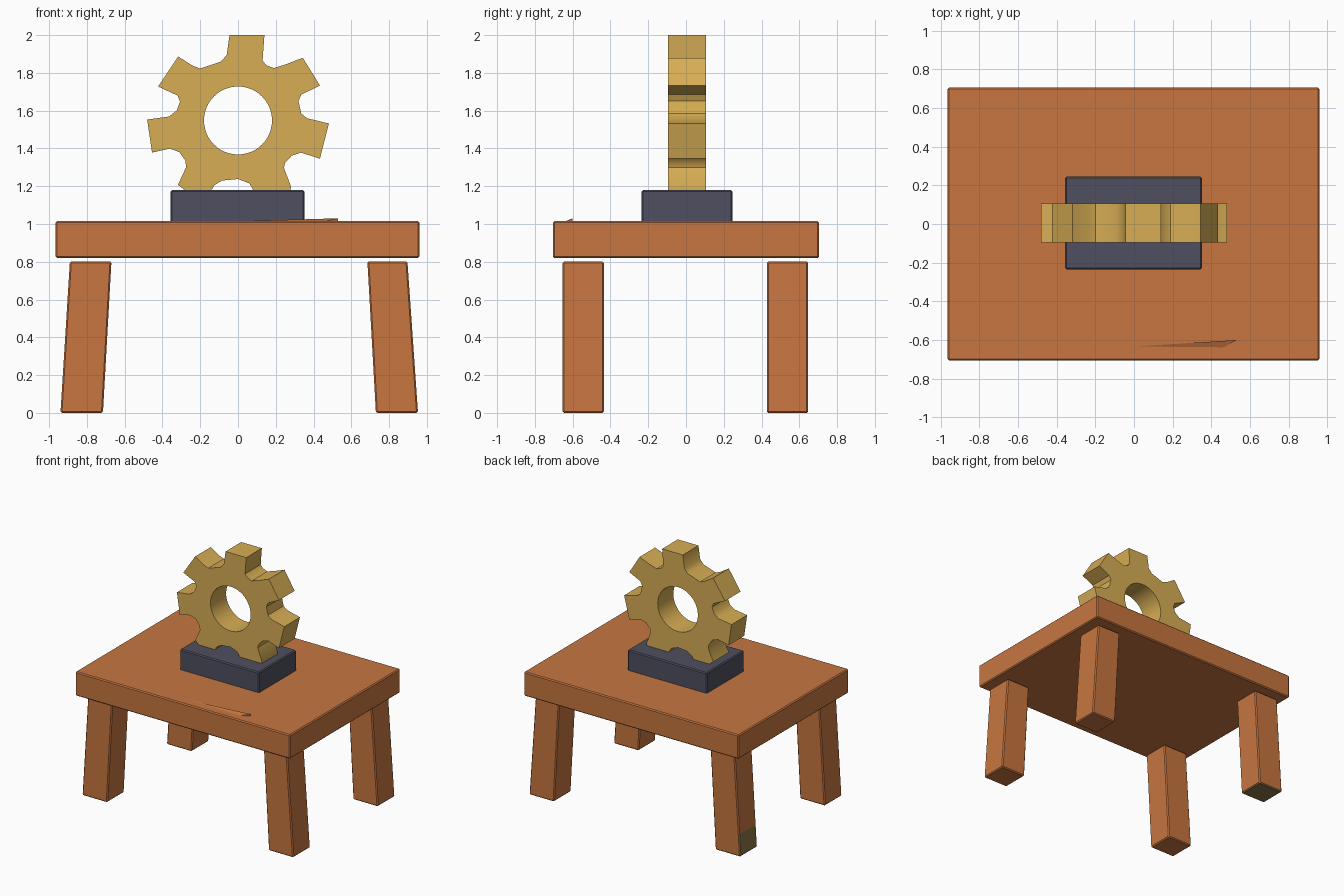
import bpy, bmesh, math

if "Cube" in bpy.data.objects:
    bpy.data.objects.remove(bpy.data.objects["Cube"])

def material(name, rgb):
    m = bpy.data.materials.new(name)
    m.diffuse_color = (*rgb, 1)
    m.use_nodes = True
    m.node_tree.nodes["Principled BSDF"].inputs["Base Color"].default_value = m.diffuse_color
    return m

WOOD = material("orange_wood", (0.57, 0.18, 0.051))
GOLD = material("gold", (0.68, 0.42, 0.09))
SLATE = material("dark_slate", (0.078, 0.078, 0.115))
OLIVE = material("olive_stain", (0.26, 0.18, 0.061))

def finish(name, bm, *mats):
    bmesh.ops.recalc_face_normals(bm, faces=bm.faces)
    mesh = bpy.data.meshes.new(name)
    bm.to_mesh(mesh)
    bm.free()
    obj = bpy.data.objects.new(name, mesh)
    bpy.context.collection.objects.link(obj)
    for m in mats:
        mesh.materials.append(m)
    return obj

def block(x, y, z, bevel=0.008, top_x=None):
    """Box from ranges; top_x gives a different x range at the top."""
    bm = bmesh.new()
    bmesh.ops.create_cube(bm, size=1)
    for v in bm.verts:
        i, j, k = (int(c > 0) for c in v.co)
        v.co = ((top_x if top_x and k else x)[i], y[j], z[k])
    bmesh.ops.bevel(bm, geom=bm.edges[:], offset=bevel, segments=1, affect='EDGES')
    bmesh.ops.recalc_face_normals(bm, faces=bm.faces)
    return bm

# Table top and gear stand
finish("table_top", block((-0.965, 0.96), (-0.705, 0.705), (0.82, 1.015)), WOOD)
finish("gear_stand", block((-0.357, 0.352), (-0.235, 0.245), (1.005, 1.18)), SLATE)

# Splayed legs; the back left one has a stained foot
for side, bottom, top in (("left", (-0.94, -0.715), (-0.89, -0.67)),
                          ("right", (0.73, 0.953), (0.685, 0.897))):
    for end, y in (("front", (-0.653, -0.435)), ("back", (0.428, 0.647))):
        bm = block(bottom, y, (0, 0.802), top_x=top)
        mats = [WOOD]
        if (side, end) == ("left", "back"):
            mats.append(OLIVE)
            bmesh.ops.bisect_plane(bm, geom=bm.verts[:] + bm.edges[:] + bm.faces[:],
                                   plane_co=(0, 0, 0.18), plane_no=(0, 0, 1))
            bm.normal_update()
            for f in bm.faces:
                if f.calc_center_median().z < 0.18 and (f.normal.x < -0.6 or f.normal.z < -0.6):
                    f.material_index = 1
        finish(f"{end}_{side}_leg", bm, *mats)

# Raised splinter near the front edge of the table top
bm = bmesh.new()
pts = [(-0.1, -0.64, 1.012), (0.53, -0.60, 1.03), (0.53, -0.60, 1.012), (0.45, -0.645, 1.012)]
a, b, c, d = [bm.verts.new(p) for p in pts]
for tri in ((a, b, c), (a, b, d), (b, c, d), (a, c, d)):
    bm.faces.new(tri)
finish("splinter", bm, WOOD)

# Gear outline (x, z), clockwise from the top tooth
OUTLINE = [
    (-0.045, 2.0), (0.14, 2.0), (0.13, 1.865), (0.15, 1.84), (0.19, 1.825), (0.26, 1.848),
    (0.343, 1.88), (0.434, 1.733), (0.335, 1.685), (0.32, 1.65), (0.335, 1.585), (0.365, 1.56),
    (0.481, 1.532), (0.434, 1.346), (0.333, 1.378), (0.285, 1.362), (0.25, 1.325), (0.243, 1.298),
    (0.28, 1.20), (0.278, 1.17), (0.12, 1.09), (0.08, 1.18), (0.06, 1.215), (0.0, 1.238),
    (-0.085, 1.23), (-0.125, 1.205), (-0.14, 1.18), (-0.17, 1.09),
    (-0.318, 1.208), (-0.275, 1.30), (-0.278, 1.335), (-0.31, 1.38), (-0.36, 1.399),
    (-0.455, 1.378), (-0.481, 1.553), (-0.365, 1.569), (-0.325, 1.60), (-0.307, 1.648),
    (-0.32, 1.68), (-0.423, 1.728), (-0.317, 1.887), (-0.24, 1.838), (-0.20, 1.823),
    (-0.09, 1.86), (-0.06, 1.895)]
HOLE = [(0.18 * math.cos(t * math.tau / 48), 1.548 + 0.18 * math.sin(t * math.tau / 48))
        for t in range(48)]
curve = bpy.data.curves.new("gear", 'CURVE')
curve.dimensions = '2D'
curve.fill_mode = 'BOTH'
curve.extrude = 0.1
for loop in (OUTLINE, HOLE):
    s = curve.splines.new('POLY')
    s.points.add(len(loop) - 1)
    s.use_cyclic_u = True
    for p, (x, z) in zip(s.points, loop):
        p.co = (x, z, 0, 1)
curve.materials.append(GOLD)
gear = bpy.data.objects.new("gear", curve)
bpy.context.collection.objects.link(gear)
gear.rotation_euler.x = math.pi / 2
gear.location.y = 0.005
bpy.ops.object.select_all(action='DESELECT')
gear.select_set(True)
bpy.context.view_layer.objects.active = gear
bpy.ops.object.convert(target='MESH')
# Weld the caps to the rim
bm = bmesh.new()
bm.from_mesh(gear.data)
bmesh.ops.remove_doubles(bm, verts=bm.verts, dist=0.0005)
bmesh.ops.recalc_face_normals(bm, faces=bm.faces)
bm.to_mesh(gear.data)
bm.free()
bpy.ops.object.shade_smooth_by_angle(angle=math.radians(35))
